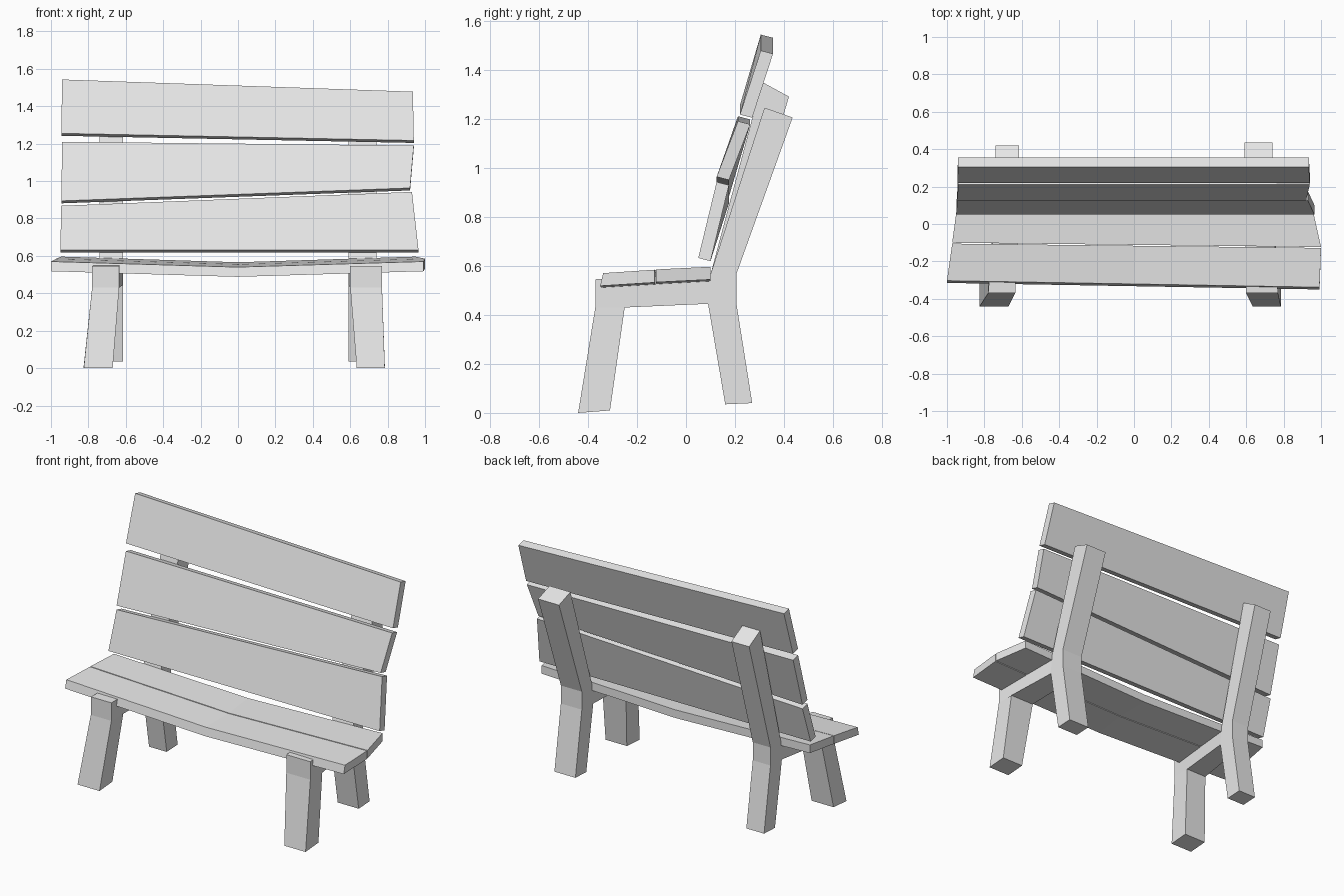
import bpy
import bmesh

cube = bpy.data.objects.get("Cube")
if cube:
    bpy.data.objects.remove(cube, do_unlink=True)

grey = bpy.data.materials.new("plain_grey")
grey.use_nodes = True
colour = (0.8, 0.8, 0.8, 1)
grey.diffuse_color = colour
grey.node_tree.nodes["Principled BSDF"].inputs["Base Color"].default_value = colour


def finish(bm, name):
    bmesh.ops.recalc_face_normals(bm, faces=bm.faces)
    mesh = bpy.data.meshes.new(name)
    bm.to_mesh(mesh)
    bm.free()
    mesh.materials.append(grey)
    obj = bpy.data.objects.new(name, mesh)
    bpy.context.collection.objects.link(obj)


def loft(name, sections):
    """Skin a row of four-cornered sections and cap both ends."""
    bm = bmesh.new()
    rings = [[bm.verts.new(p) for p in s] for s in sections]
    for a, b in zip(rings, rings[1:]):
        for i in range(4):
            j = (i + 1) % 4
            bm.faces.new((a[i], a[j], b[j], b[i]))
    bm.faces.new(rings[0])
    bm.faces.new(rings[-1])
    finish(bm, name)


def back_board(name, y_low, y_high, ends, thick=0.05, tilt=0.013):
    """Leaning tapered board; each end is x low, x high, z low, z high."""
    loft(name, [[(xl, y_low, zl), (xl, y_low + thick, zl - tilt),
                 (xh, y_high + thick, zh - tilt), (xh, y_high, zh)]
                for xl, xh, zl, zh in ends])


def seat_board(name, z_front, z_back, ends, thick=0.052, dip=0.03, skew=0.012):
    """Sagging board; each end is x front, x back, y front, y back."""
    middle = [(a + b) / 2 for a, b in zip(*ends)]
    sections = []
    for (xf, xb, yf, yb), drop in ((ends[0], 0), (middle, dip), (ends[1], 0)):
        zf, zb = z_front - drop, z_back - drop
        sections.append([(xf, yf + skew, zf), (xb, yb, zb),
                         (xb, yb, zb - thick), (xf, yf, zf - thick)])
    loft(name, sections)


# Back boards
back_board("lower_back_board", 0.05, 0.125,
           [(-0.95, -0.945, 0.632, 0.868), (0.965, 0.93, 0.632, 0.942)])
back_board("middle_back_board", 0.125, 0.212,
           [(-0.945, -0.94, 0.894, 1.21), (0.92, 0.94, 0.963, 1.19)])
back_board("top_back_board", 0.22, 0.305,
           [(-0.945, -0.94, 1.255, 1.543), (0.94, 0.935, 1.217, 1.478)])

# Seat boards
seat_board("front_seat_board", 0.57, 0.584,
           [(-1, -0.972, -0.315, -0.105), (0.992, 1, -0.35, -0.128)])
seat_board("rear_seat_board", 0.585, 0.596,
           [(-0.972, -0.945, -0.1, 0.1), (1, 0.95, -0.123, 0.1)], skew=0)

# Frames: each leg pair, seat rail and back post as one piece
PANELS = ((0, 1, 2, 3), (2, 6, 5, 4, 3), (6, 7, 8, 9), (6, 9, 10, 5), (5, 10, 11, 12))
OUTLINE = (0, 1, 2, 6, 7, 8, 9, 10, 11, 12, 5, 4, 3)


def frame(name, foot, knee, rear, post_top):
    """Widths are (outer x, inner x) at the front foot, front knee and rear."""
    profile = [(-0.44, 0), (-0.31, 0.01), (-0.25, 0.43), (-0.37, 0.43),
               (-0.37, 0.545), (0.1, 0.565), (0.09, 0.445), (0.16, 0.035),
               (0.27, 0.04), (0.205, 0.45), (0.205, 0.565)] + post_top
    widths = [foot] * 2 + [knee] * 3 + [rear] * 8
    bm = bmesh.new()
    sides = [[bm.verts.new((w[k], y, z)) for (y, z), w in zip(profile, widths)]
             for k in (0, 1)]
    for side in sides:
        for panel in PANELS:
            bm.faces.new([side[i] for i in panel])
    outer, inner = sides
    for i, j in zip(OUTLINE, OUTLINE[1:] + OUTLINE[:1]):
        bm.faces.new((outer[i], outer[j], inner[j], inner[i]))
    finish(bm, name)


frame("right_frame", (-0.825, -0.67), (-0.78, -0.635), (-0.74, -0.615),
      [(0.42, 1.29), (0.31, 1.35)])
frame("left_frame", (0.785, 0.635), (0.77, 0.6), (0.74, 0.592),
      [(0.435, 1.205), (0.32, 1.245)])
